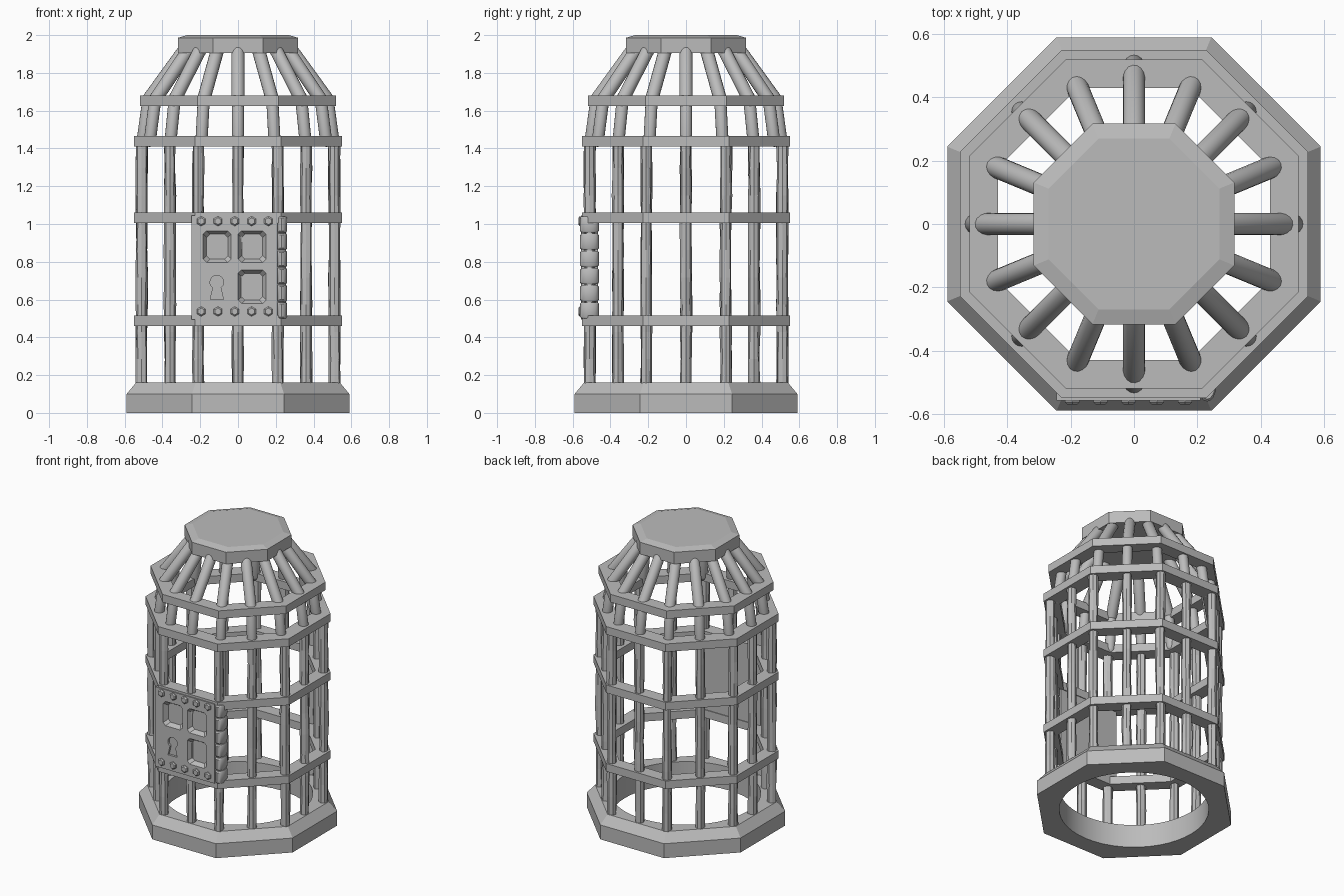
import bpy, bmesh, math, random
from mathutils import Vector

random.seed(4)
if "Cube" in bpy.data.objects:
    bpy.data.objects.remove(bpy.data.objects["Cube"])

grey = bpy.data.materials.new("iron_grey")
grey.use_nodes = True
grey.diffuse_color = (0.5, 0.5, 0.5, 1)
grey.node_tree.nodes["Principled BSDF"].inputs["Base Color"].default_value = (0.5, 0.5, 0.5, 1)


def finish(bm, name, smooth=False):
    bmesh.ops.recalc_face_normals(bm, faces=bm.faces[:])
    mesh = bpy.data.meshes.new(name)
    bm.to_mesh(mesh)
    bm.free()
    mesh.materials.append(grey)
    ob = bpy.data.objects.new(name, mesh)
    bpy.context.collection.objects.link(ob)
    if smooth:
        bpy.ops.object.select_all(action='DESELECT')
        ob.select_set(True)
        bpy.context.view_layer.objects.active = ob
        bpy.ops.object.shade_smooth_by_angle(angle=math.radians(32))
    return ob


def octagon_reach(t, apothem):
    """Distance from the axis to an octagon's edge at angle t."""
    return apothem / math.cos((t + math.pi / 8) % (math.pi / 4) - math.pi / 8)


def skin(bm, loops, closed=False):
    """Join loops of points with quads, capping the ends unless closed."""
    rows = [[bm.verts.new(p) for p in loop] for loop in loops]
    n = len(rows[0])
    pairs = list(zip(rows, rows[1:])) + ([(rows[-1], rows[0])] if closed else [])
    for a, b in pairs:
        for i in range(n):
            j = (i + 1) % n
            bm.faces.new((a[i], a[j], b[j], b[i]))
    if not closed:
        bm.faces.new(rows[0])
        bm.faces.new(rows[-1])


def turned(name, profile, n=8, closed=True, round_from=99, smooth=False):
    """Octagonal sweep of (apothem, z); points from round_from on are circular."""
    loops = []
    for k, (a, z) in enumerate(profile):
        loop = []
        for i in range(n):
            t = math.pi / 8 + math.tau * i / n
            r = a if k >= round_from else octagon_reach(t, a)
            loop.append((r * math.cos(t), r * math.sin(t), z))
        loops.append(loop)
    bm = bmesh.new()
    skin(bm, loops, closed)
    return finish(bm, name, smooth)


def rod(bm, start, end, radius):
    """Straight round rod with domed ends."""
    start, end = Vector(start), Vector(end)
    axis = (end - start).normalized()
    side = axis.orthogonal().normalized()
    up = axis.cross(side)
    stations = [(start - axis * radius * math.sin(a), radius * math.cos(a)) for a in (1.4, 0.9, 0.45, 0)]
    stations += [(end + axis * radius * math.sin(a), radius * math.cos(a)) for a in (0, 0.45, 0.9, 1.4)]
    skin(bm, [[p + (side * math.cos(t) + up * math.sin(t)) * r
               for t in (math.tau * i / 16 for i in range(16))] for p, r in stations])


def outline_prism(points, y0, y1):
    """Extrude an x-z outline along y."""
    bm = bmesh.new()
    skin(bm, [[(x, y, z) for x, z in points] for y in (y0, y1)])
    return bm


# Base with a round opening, hoops and cap
turned("base", [(0.59, 0), (0.59, 0.1), (0.54, 0.16), (0.47, 0.16), (0.47, 0)],
       n=48, round_from=3, smooth=True)
for name, z, outer, inner in (("lower_hoop", 0.46, 0.55, 0.46), ("middle_hoop", 1.005, 0.55, 0.46),
                              ("upper_hoop", 1.41, 0.55, 0.45), ("roof_hoop", 1.625, 0.52, 0.43)):
    turned(name, [(outer, z), (outer, z + 0.055), (inner, z + 0.055), (inner, z)])
turned("cap", [(0.317, 1.905), (0.317, 1.986), (0.27, 2.0)], closed=False)

# Hammered wall bars following the octagon, then leaning bars above
wall, shoulder, roof = bmesh.new(), bmesh.new(), bmesh.new()
for k in range(16):
    t = math.tau * k / 16
    c, s = math.cos(t), math.sin(t)
    reach = octagon_reach(t, 0.51)
    loops = []
    for m in range(10):
        z = 0.14 + m * 1.3 / 9
        loops.append([])
        for i in range(8):
            a = math.tau * i / 8
            r = random.uniform(0.026, 0.034)
            loops[-1].append((reach * c + r * math.cos(a), reach * s + r * math.sin(a), z))
    skin(wall, loops)
    rod(shoulder, (0.505 * c, 0.505 * s, 1.44), (0.477 * c, 0.477 * s, 1.64), 0.032)
    rod(roof, (0.477 * c, 0.477 * s, 1.655), (0.285 * c, 0.285 * s, 1.92), 0.035)
finish(wall, "wall_bars")
finish(shoulder, "shoulder_bars", True)
finish(roof, "roof_bars", True)

# Door slab
FRONT = -0.557
door = finish(outline_prism([(-0.245, 0.495), (0.21, 0.495), (0.21, 1.045), (-0.245, 1.045)],
                            FRONT, -0.465), "door")

# Recessed windows with chamfered rims, and the keyhole
cutters = []
for x, z, h in ((-0.11, 0.88, 0.08), (0.075, 0.88, 0.08), (0.075, 0.668, 0.085)):
    bm, loops = bmesh.new(), []
    for y, grow in ((FRONT - 0.01, 0.01), (FRONT + 0.03, -0.014)):
        w, v, b = 0.07 + grow, h + grow, 0.018
        corner = [(w, v - b), (w - b, v)]
        pts = corner + [(-p, q) for p, q in corner[::-1]]
        pts += [(-p, -q) for p, q in corner] + [(p, -q) for p, q in corner[::-1]]
        loops.append([(x + p, y, z + q) for p, q in pts])
    skin(bm, loops)
    cutters.append(finish(bm, "window_cutter"))
arc = [math.radians(-55 + 290 * i / 14) for i in range(15)]
keyhole = [(-0.112 + 0.036 * math.cos(a), 0.692 + 0.036 * math.sin(a)) for a in arc]
keyhole += [(-0.147, 0.6), (-0.077, 0.6)]
cutters.append(finish(outline_prism(keyhole, FRONT - 0.01, FRONT + 0.015), "keyhole_cutter"))
for cutter in cutters:
    cutter.hide_render = True
    cut = door.modifiers.new("cut", 'BOOLEAN')
    cut.operation, cut.solver, cut.object = 'DIFFERENCE', 'EXACT', cutter
bpy.context.view_layer.update()
carved = bpy.data.meshes.new_from_object(door.evaluated_get(bpy.context.evaluated_depsgraph_get()))
door.modifiers.clear()
door.data = carved
for cutter in cutters:
    bpy.data.objects.remove(cutter)

# Hexagonal bolts along the door's top and bottom edges
bolts = bmesh.new()
for z in (0.537, 1.015):
    for k in range(5):
        x = -0.195 + 0.089 * k
        skin(bolts, [[(x + r * math.cos(a), y, z + r * math.sin(a))
                      for a in (math.pi / 6 + math.tau * i / 6 for i in range(6))]
                     for r, y in ((0.026, FRONT + 0.005), (0.026, FRONT - 0.006), (0.018, FRONT - 0.013))])
finish(bolts, "door_bolts")

# Hinge knuckles on the door's left edge, with a slim pin
hinge = bmesh.new()
for k in range(6):
    z = 0.5 + 0.091 * k
    skin(hinge, [[(0.231 + 0.029 * f * math.cos(a), -0.511 + 0.05 * f * math.sin(a), h)
                  for a in (math.tau * i / 16 for i in range(16))]
                 for f, h in ((0.85, z), (1, z + 0.008), (1, z + 0.077), (0.85, z + 0.085))])
rod(hinge, (0.231, -0.511, 0.52), (0.231, -0.511, 1.02), 0.022)
finish(hinge, "hinge", True)
